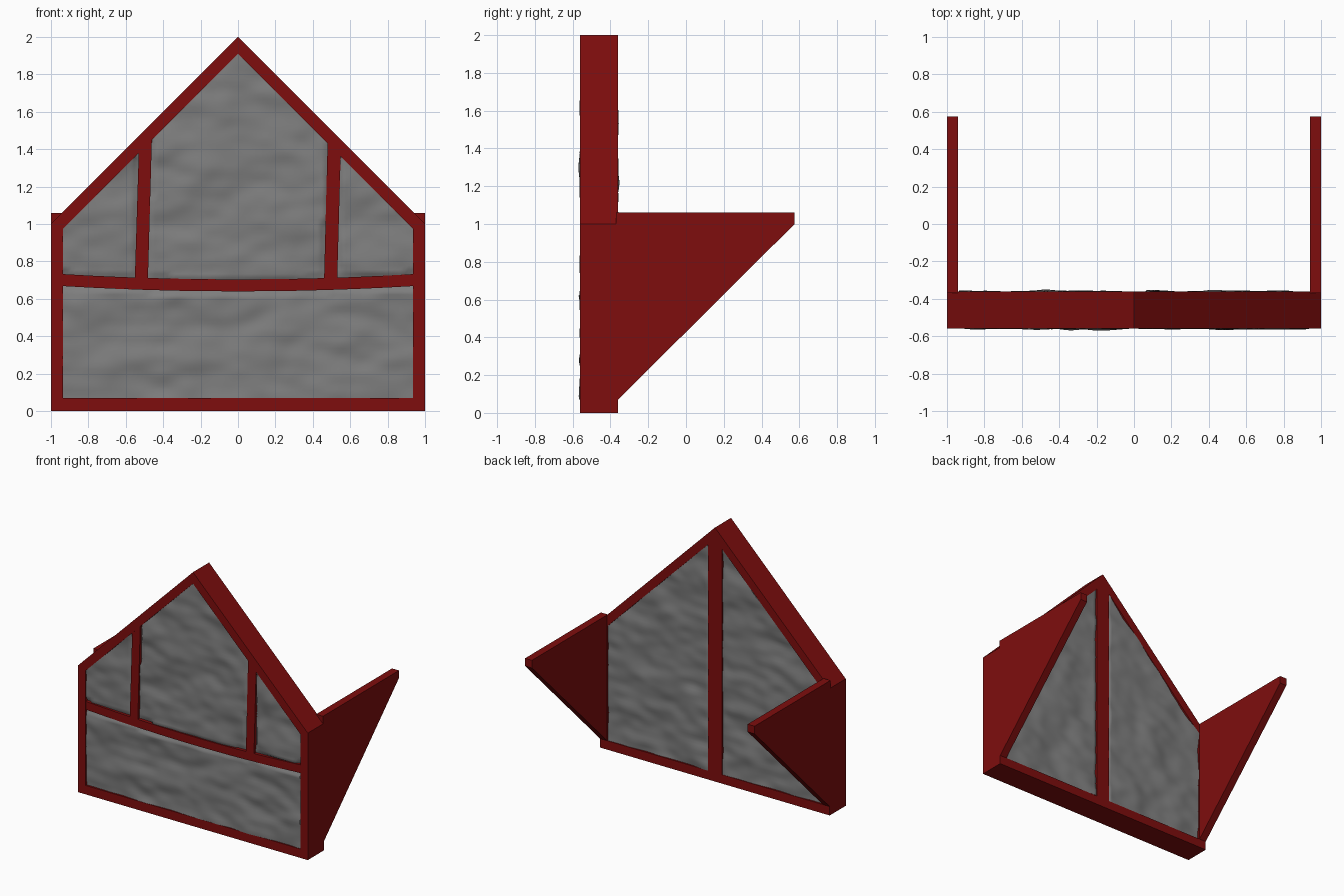
import bpy, bmesh
from mathutils import Vector, noise

if "Cube" in bpy.data.objects:
    bpy.data.objects.remove(bpy.data.objects["Cube"])

FRONT, BACK = -0.56, -0.36


def material(name, rgb, rough):
    m = bpy.data.materials.new(name)
    m.use_nodes = True
    col = (*rgb, 1)
    m.diffuse_color = col
    bsdf = m.node_tree.nodes["Principled BSDF"]
    bsdf.inputs["Base Color"].default_value = col
    bsdf.inputs["Roughness"].default_value = rough
    return m


RED = material("red painted wood", (0.21, 0.004, 0.004), 0.7)
STONE = material("grey plaster", (0.21, 0.21, 0.21), 0.9)


def finish(name, bm, mat):
    me = bpy.data.meshes.new(name)
    bm.to_mesh(me)
    bm.free()
    me.materials.append(mat)
    ob = bpy.data.objects.new(name, me)
    bpy.context.collection.objects.link(ob)
    return ob


def extrude_profile(name, pts, depth):
    """Closed prism: a flat outline swept along a vector."""
    bm = bmesh.new()
    face = bm.faces.new([bm.verts.new(p) for p in pts])
    out = bmesh.ops.extrude_face_region(bm, geom=[face])["geom"]
    moved = [v for v in out if isinstance(v, bmesh.types.BMVert)]
    bmesh.ops.translate(bm, verts=moved, vec=depth)
    bmesh.ops.recalc_face_normals(bm, faces=bm.faces)
    return finish(name, bm, RED)


# Gable frame: ring between the outer and inner house outlines
outer = [(-1, 0), (1, 0), (1, 1), (0, 2), (-1, 1)]
inner = [(-0.935, 0.07), (0.935, 0.07), (0.935, 0.975), (0, 1.91), (-0.935, 0.975)]
bm = bmesh.new()
rings = [[bm.verts.new((x, y, z)) for x, z in loop]
         for loop, y in ((outer, FRONT), (inner, FRONT), (inner, BACK), (outer, BACK))]
for a, b in zip(rings, rings[1:] + rings[:1]):
    for i in range(5):
        j = (i + 1) % 5
        bm.faces.new((a[i], a[j], b[j], b[i]))
bmesh.ops.recalc_face_normals(bm, faces=bm.faces)
finish("gable_frame", bm, RED)

# Triangular side wings
wing = [(BACK - 0.01, 0.07), (BACK, 0.07), (0.575, 1.0), (0.575, 1.06), (BACK - 0.01, 1.06)]
for side, label in ((1, "left"), (-1, "right")):
    extrude_profile(label + "_wing", [(side, y, z) for y, z in wing], (-0.06 * side, 0, 0))


# Sagging cross beam and leaning posts on the front
def beam_mid(x):
    return 0.672 + 0.032 * x * x


xs = [-0.94 + 1.88 * i / 12 for i in range(13)]
sag = ([(x, FRONT + 0.001, beam_mid(x) - 0.032) for x in xs]
       + [(x, FRONT + 0.001, beam_mid(x) + 0.032) for x in reversed(xs)])
extrude_profile("cross_beam", sag, (0, 0.08, 0))

posts = {"right_post": (-0.517, -0.495), "left_post": (0.495, 0.515)}
for name, (low, high) in posts.items():
    slope = 1 if low < 0 else -1
    pts = [(low - 0.035, 0.69), (low + 0.035, 0.69),
           (high + 0.035, 1.44 + slope * 0.035), (high - 0.035, 1.44 - slope * 0.035)]
    extrude_profile(name, [(x, FRONT + 0.001, z) for x, z in pts], (0, 0.08, 0))

# Upright in the middle of the back
extrude_profile("back_post", [(-0.06, BACK, 0.05), (0.06, BACK, 0.05), (0.06, BACK, 1.87),
                              (0, BACK, 1.93), (-0.06, BACK, 1.87)], (0, -0.08, 0))


def under_timber(x, z, front):
    """True where timber covers the plaster."""
    if not front:
        return abs(x) < 0.065
    if abs(z - beam_mid(x)) < 0.035:
        return True
    return z > 0.69 and any(abs(x - lo - (hi - lo) * (z - 0.69) / 0.75) < 0.037
                            for lo, hi in posts.values())


# Uneven plaster sheets, trimmed to the inner outline of the frame
def plaster(name, y, out):
    bm = bmesh.new()
    n = 90
    grid = [[bm.verts.new((-1 + 2 * i / n, y, 2 * k / n)) for i in range(n + 1)]
            for k in range(n + 1)]
    for k in range(n):
        for i in range(n):
            quad = [grid[k][i], grid[k][i + 1], grid[k + 1][i + 1], grid[k + 1][i]]
            bm.faces.new(quad if out < 0 else quad[::-1])
    for (ax, az), (bx, bz) in zip(inner, inner[1:] + inner[:1]):
        normal = Vector((bz - az, 0, ax - bx))
        bmesh.ops.bisect_plane(bm, geom=bm.verts[:] + bm.edges[:] + bm.faces[:],
                               plane_co=(ax, y, az), plane_no=normal, clear_outer=True)
    for v in bm.verts:
        x, z = v.co.x, v.co.z
        p = Vector((x * 3.2, out * 7, z * 5.5))
        h = 0.017 * noise.noise(p) + 0.009 * noise.noise(p * 2.3)
        if under_timber(x, z, out < 0):
            h = -0.02
        v.co.y += out * min(h, 0.022)
    for f in bm.faces:
        f.smooth = True
    finish(name, bm, STONE)


plaster("front_plaster", FRONT + 0.007, -1)
plaster("back_plaster", BACK - 0.007, 1)
